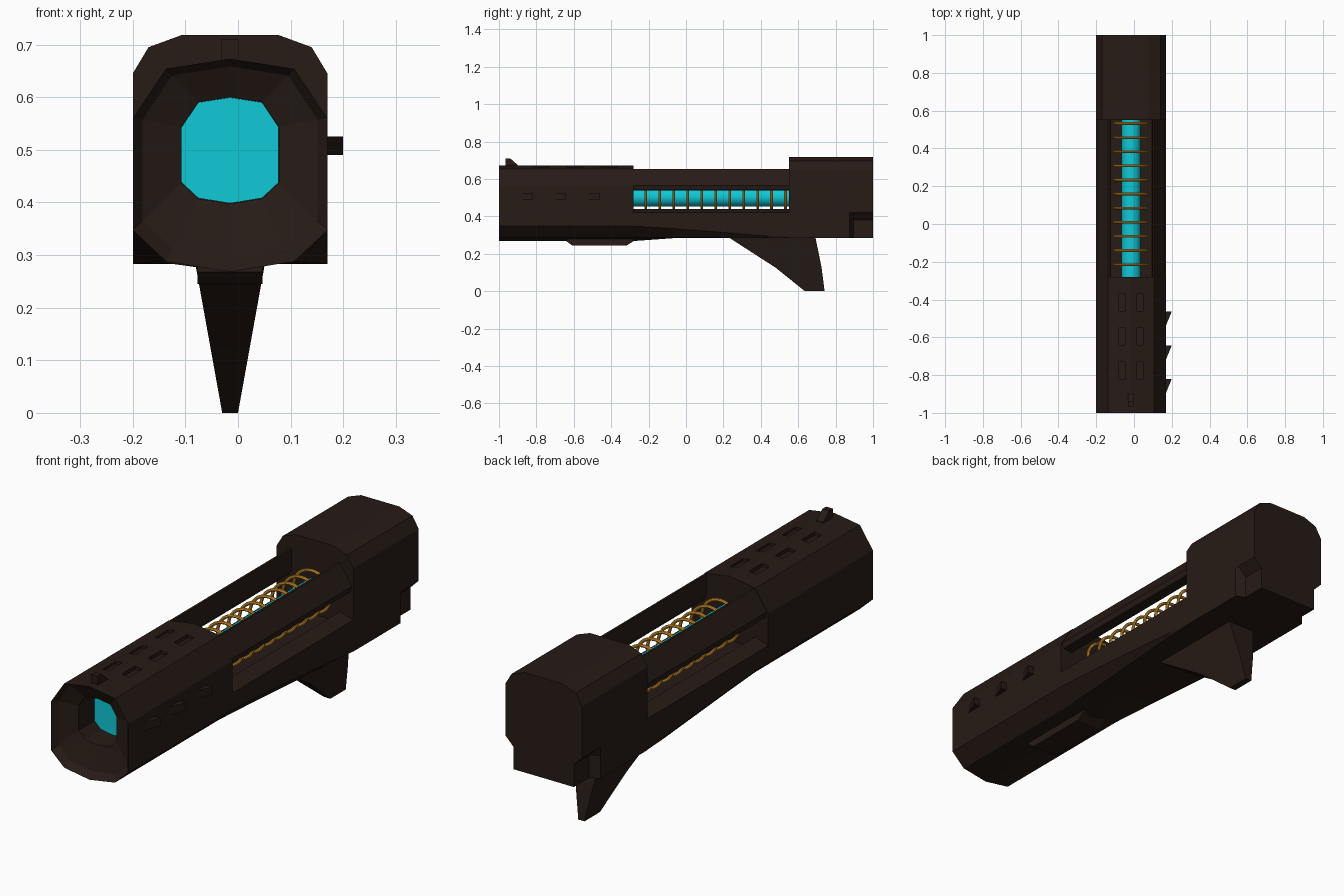
import bpy, bmesh, math
from mathutils import Matrix

if "Cube" in bpy.data.objects:
    bpy.data.objects.remove(bpy.data.objects["Cube"])

CX = -0.015  # axis of the symmetric body (side fins stick out on +x only)


def material(name, rgb):
    m = bpy.data.materials.new(name)
    m.diffuse_color = (*rgb, 1)
    m.use_nodes = True
    m.node_tree.nodes["Principled BSDF"].inputs["Base Color"].default_value = m.diffuse_color
    return m


DARK = material("dark_metal", (0.02, 0.011, 0.008))
CYAN = material("cyan_glow", (0.005, 0.58, 0.68))
GOLD = material("gold_coil", (0.75, 0.34, 0.03))


def finish(name, bm, mat):
    bmesh.ops.recalc_face_normals(bm, faces=bm.faces)
    me = bpy.data.meshes.new(name)
    bm.to_mesh(me)
    bm.free()
    ob = bpy.data.objects.new(name, me)
    bpy.context.collection.objects.link(ob)
    me.materials.append(mat)
    return ob


def loft(name, sections, mat=DARK):
    """Skin a list of (y, [(x, z), ...]) cross-sections, capped at both ends."""
    bm = bmesh.new()
    rings = [[bm.verts.new((x + CX, y, z)) for x, z in pts] for y, pts in sections]
    for a, b in zip(rings, rings[1:]):
        for i in range(len(a)):
            j = (i + 1) % len(a)
            bm.faces.new((a[i], a[j], b[j], b[i]))
    bm.faces.new(rings[0])
    bm.faces.new(rings[-1])
    return finish(name, bm, mat)


def mirrored(half):
    """Close a right-hand half profile (top to bottom) into a full loop."""
    return half + [(-x, z) for x, z in reversed(half) if x > 0]


def prism_x(name, pts, x0, x1):
    """Extrude a (y, z) profile along x."""
    bm = bmesh.new()
    a = [bm.verts.new((x0, y, z)) for y, z in pts]
    f = bm.faces.new(a)
    r = bmesh.ops.extrude_face_region(bm, geom=[f])
    bmesh.ops.translate(bm, vec=(x1 - x0, 0, 0),
                        verts=[v for v in r["geom"] if isinstance(v, bmesh.types.BMVert)])
    return finish(name, bm, DARK)


# Ten-sided barrel with funnel muzzle
OUT = mirrored([(0, .673), (.122, .654), (.185, .56), (.185, .347), (.122, .288), (0, .268)])


def shrink(s):
    return [(x * s, .527 + (z - .527) * s) for x, z in OUT]


barrel = loft("barrel", [(-.28, OUT), (-1, OUT), (-.975, shrink(.9)),
                         (-.945, shrink(.5)), (-.825, shrink(.5))])
loft("muzzle_lens", [(-.835, shrink(.497)), (-.827, shrink(.497))], CYAN)

# Vent slots sunk into the barrel roof
bm = bmesh.new()
for y in (-.415, -.595, -.775):
    for s in (-1, 1):
        bmesh.ops.create_cube(bm, size=1, matrix=Matrix.Translation((CX + s * .047, y, .674))
                              @ Matrix.Diagonal((.034, .09, .042, 1)))
cutter = finish("vent_cutter", bm, DARK)
cutter.hide_render = True
cutter.hide_viewport = True
mod = barrel.modifiers.new("vents", 'BOOLEAN')
mod.operation = 'DIFFERENCE'
mod.object = cutter

# Small swept fins on the right of the barrel
for i, y in enumerate((-.463, -.643, -.82)):
    w = [(.18, y), (.215, y), (.18, y - .085)]
    bm = bmesh.new()
    lo, hi = ([bm.verts.new((px + CX, py, z)) for px, py in w] for z in (.49, .525))
    bm.faces.new(lo)
    bm.faces.new(hi)
    for k in range(3):
        n = (k + 1) % 3
        bm.faces.new((lo[k], lo[n], hi[n], hi[k]))
    finish(f"side_fin_{i + 1}", bm, DARK)

# Front sight and the pad beneath the barrel
prism_x("front_sight", [(-.965, .66), (-.965, .71), (-.94, .71), (-.90, .675), (-.90, .66)],
        CX - .016, CX + .016)
prism_x("under_pad", [(-.64, .28), (-.64, .268), (-.61, .245), (-.315, .245), (-.28, .268),
                      (-.28, .28)], CX - .062, CX + .062)


# Lower cradle of the coil bay: its chamfered belly turns square towards the rear
def cradle(side, bx, bz, mid):
    return mirrored([(0, .395), (.11, .395), (.12, .44), (.185, .42),
                     (.185, side), (bx, bz), (0, mid)])


loft("coil_cradle", [(-.28, cradle(.347, .122, .288, .268)),
                     (-.07, cradle(.335, .137, .287, .283)),
                     (.44, cradle(.295, .178, .284, .283)),
                     (.55, cradle(.29, .183, .283, .283))])

# Upper rails either side of the coil bay
for s, side in ((1, "right"), (-1, "left")):
    rail = [(.122, .652), (.136, .63), (.178, .565), (.172, .54), (.125, .537), (.112, .56),
            (.112, .652)]
    rail = [(s * x, z) for x, z in rail]
    loft(f"rail_{side}", [(-.285, rail), (.555, rail)])

# Rear block, with its lower back corners stepped in
def block(inset):
    return mirrored([(.0925, .718), (.155, .695), (.185, .645), (.185, .42),
                     (.185 - inset, .38), (.185 - inset, .283)])


loft("rear_block", [(.55, block(0)), (.875, block(0)), (.895, block(.04)), (1, block(.04))])

# Tapered grip fin below the rear block
grip = prism_x("grip_fin", [(.22, .29), (.235, .283), (.48, .125), (.635, 0), (.741, 0),
                            (.725, .125), (.693, .283), (.69, .29)], -1, 1)
for v in grip.data.vertices:
    v.co.x = CX + v.co.x * (.015 + .051 * v.co.z / .283)

# Energy tube along the bay
bpy.ops.mesh.primitive_cylinder_add(vertices=32, radius=.05, depth=.84,
                                    location=(CX, .135, .503), rotation=(math.pi / 2, 0, 0))
tube = bpy.context.object
tube.name = "energy_tube"
tube.data.materials.append(CYAN)
bpy.ops.object.shade_smooth_by_angle()

# Gold rings around the tube
for i in range(11):
    bpy.ops.mesh.primitive_torus_add(location=(CX, -.215 + i * .0747, .503),
                                     rotation=(math.pi / 2, 0, 0), major_segments=32,
                                     minor_segments=8, major_radius=.09, minor_radius=.007)
    ring = bpy.context.object
    ring.name = f"coil_ring_{i + 1}"
    ring.data.materials.append(GOLD)
    bpy.ops.object.shade_smooth_by_angle()
